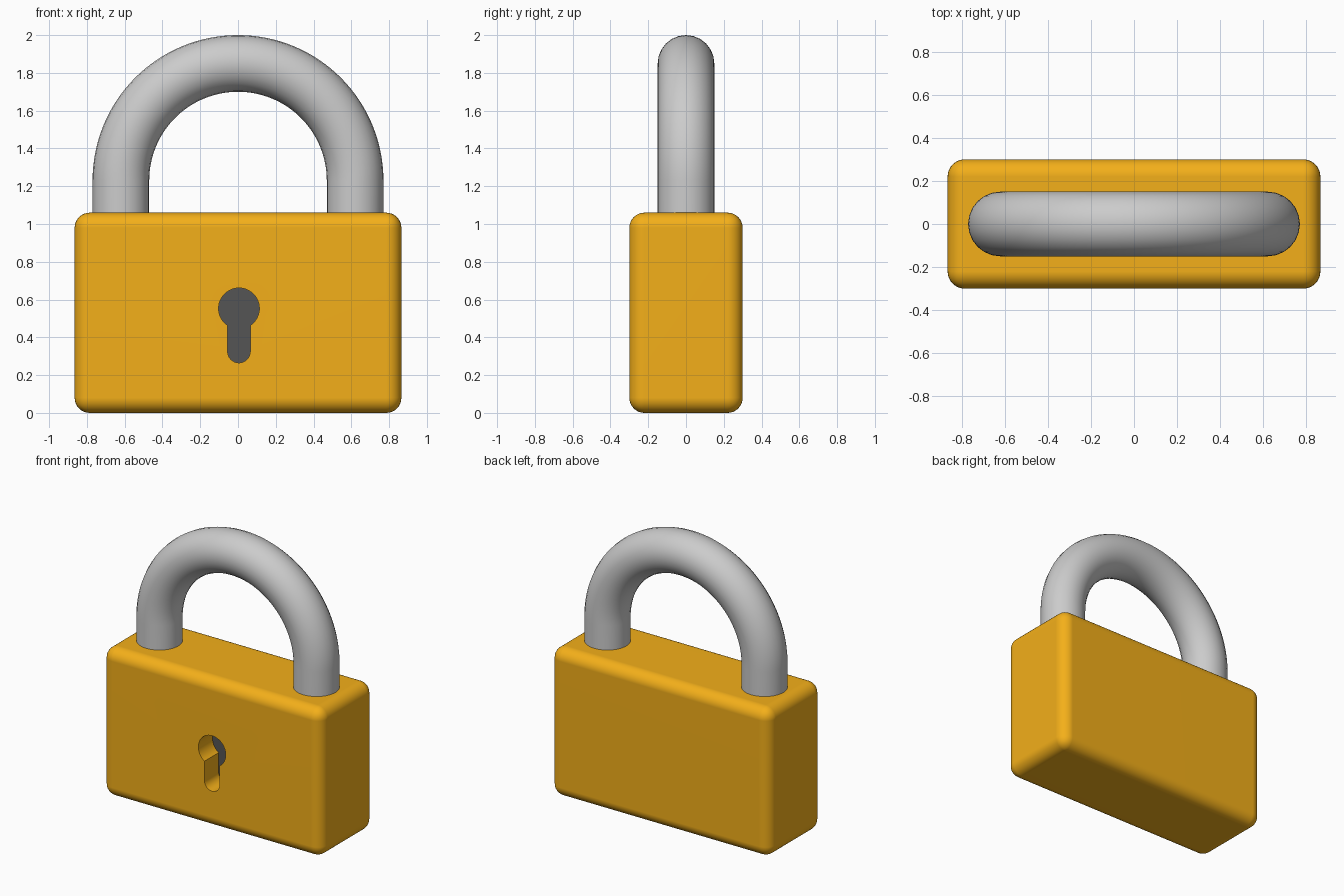
import bpy, bmesh
from math import sin, cos, pi, asin, radians, sqrt

if "Cube" in bpy.data.objects:
    bpy.data.objects.remove(bpy.data.objects["Cube"])


def material(name, rgb):
    m = bpy.data.materials.new(name)
    m.diffuse_color = (*rgb, 1)
    m.use_nodes = True
    m.node_tree.nodes["Principled BSDF"].inputs["Base Color"].default_value = m.diffuse_color
    return m


def link(name, bm, mat=None):
    me = bpy.data.meshes.new(name)
    bmesh.ops.recalc_face_normals(bm, faces=bm.faces)
    bm.to_mesh(me)
    bm.free()
    ob = bpy.data.objects.new(name, me)
    bpy.context.collection.objects.link(ob)
    if mat:
        me.materials.append(mat)
    return ob


def activate(ob):
    bpy.ops.object.select_all(action='DESELECT')
    ob.select_set(True)
    bpy.context.view_layer.objects.active = ob


def keyhole(name, y0, y1, mat=None):
    """Round hole plus round-ended slot, extruded from y0 to y1."""
    cx, cz, r, w, low = 0.005, 0.553, 0.108, 0.06, 0.325
    a0 = -pi / 2 + asin(w / r)
    sweep = 2 * pi - 2 * asin(w / r)
    pts = [(cx + r * cos(a0 + sweep * i / 40), cz + r * sin(a0 + sweep * i / 40))
           for i in range(41)]
    pts += [(cx + w * cos(pi + pi * i / 16), low + w * sin(pi + pi * i / 16))
            for i in range(17)]
    bm = bmesh.new()
    face = bm.faces.new([bm.verts.new((x, y0, z)) for x, z in pts])
    ext = bmesh.ops.extrude_face_region(bm, geom=[face])
    verts = [g for g in ext['geom'] if isinstance(g, bmesh.types.BMVert)]
    bmesh.ops.translate(bm, verts=verts, vec=(0, y1 - y0, 0))
    return link(name, bm, mat)


orange = material("orange", (0.90, 0.43, 0.01))
dark = material("dark_grey", (0.09, 0.09, 0.09))

# Body: rounded block
bm = bmesh.new()
bmesh.ops.create_cube(bm, size=1)
bmesh.ops.scale(bm, vec=(1.73, 0.6, 1.06), verts=bm.verts)
bmesh.ops.translate(bm, vec=(0, 0, 0.53), verts=bm.verts)
bmesh.ops.bevel(bm, geom=bm.edges[:], offset=0.08, segments=8,
                profile=0.5, affect='EDGES')
body = link("body", bm, orange)

# Keyhole recess cut into the front
cutter = keyhole("keyhole_cutter", -0.4, -0.13, orange)
cutter.hide_render = True
cut = body.modifiers.new("keyhole", 'BOOLEAN')
cut.operation = 'DIFFERENCE'
cut.solver = 'EXACT'
cut.object = cutter
activate(body)
bpy.ops.object.modifier_apply(modifier=cut.name)
bpy.data.objects.remove(cutter)
bpy.ops.object.shade_smooth_by_angle(angle=radians(30))
weighted = body.modifiers.new("even_shading", 'WEIGHTED_NORMAL')
weighted.keep_sharp = True

# Dark floor of the keyhole
keyhole("keyhole_floor", -0.14, -0.12, dark)

# Shackle: round bar bent into an arch, legs sunk into the body
R, arc_z, leg_z = 0.62, 1.23, 0.9
path = [(R, leg_z)]
path += [(R * cos(pi * i / 64), arc_z + R * sin(pi * i / 64)) for i in range(65)]
path += [(-R, leg_z)]
curve = bpy.data.curves.new("shackle", 'CURVE')
curve.dimensions = '3D'
curve.bevel_depth = 0.15
curve.bevel_resolution = 10
curve.use_fill_caps = True
spline = curve.splines.new('POLY')
spline.points.add(len(path) - 1)
for p, (x, z) in zip(spline.points, path):
    p.co = (x, 0, z, 1)
shackle = bpy.data.objects.new("shackle", curve)
bpy.context.collection.objects.link(shackle)
activate(shackle)
bpy.ops.object.convert(target='MESH')
bpy.ops.object.shade_smooth_by_angle(angle=radians(30))
